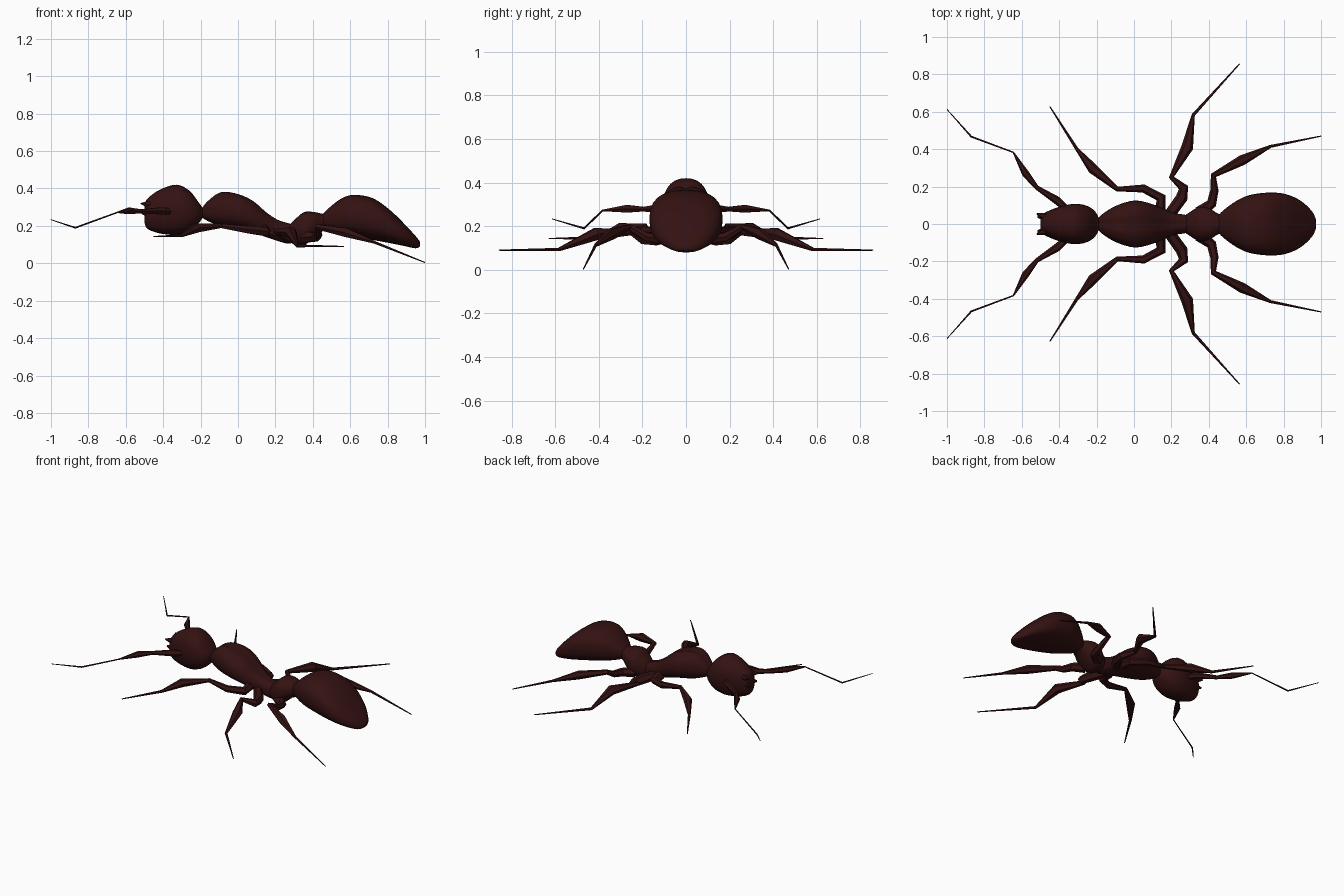
import bpy, bmesh, math
from mathutils import Vector

mat = bpy.data.materials.new("dark red brown")
mat.diffuse_color = (0.035, 0.006, 0.006, 1)


def finish(name, rings, angle):
    """Skin a list of point rings, close both ends, make the object."""
    bm = bmesh.new()
    vs = [[bm.verts.new(p) for p in r] for r in rings]
    n = len(vs[0])
    for a, b in zip(vs, vs[1:]):
        for i in range(n):
            j = (i + 1) % n
            bm.faces.new((a[i], a[j], b[j], b[i]))
    bm.faces.new(vs[0][::-1])
    bm.faces.new(vs[-1])
    bmesh.ops.recalc_face_normals(bm, faces=bm.faces)
    me = bpy.data.meshes.new(name)
    bm.to_mesh(me)
    bm.free()
    me.materials.append(mat)
    ob = bpy.data.objects.new(name, me)
    bpy.context.collection.objects.link(ob)
    bpy.ops.object.select_all(action='DESELECT')
    ob.select_set(True)
    bpy.context.view_layer.objects.active = ob
    bpy.ops.object.shade_smooth_by_angle(angle=math.radians(angle))
    return ob


def spline(p, k, t):
    """Catmull-Rom value between stations k and k+1."""
    a, b, c, d = (p[max(0, min(len(p) - 1, k + o))] for o in (-1, 0, 1, 2))
    return [0.5 * (2 * y + (z - x) * t + (2 * x - 5 * y + 4 * z - w) * t * t
                   + (3 * y - x - 3 * z + w) * t ** 3)
            for x, y, z, w in zip(a, b, c, d)]


def loft(name, stations, power=2.3, groove=0.0, n=28, sub=4):
    """Body part along x; stations are (x, z low, z high, half width)."""
    st = [spline(stations, k, s / sub) for k in range(len(stations) - 1) for s in range(sub)]
    st.append(stations[-1])
    rings = []
    for x, lo, hi, w in st:
        ring = []
        for i in range(n):
            a = 2 * math.pi * i / n
            c, s = math.cos(a), math.sin(a)
            y = w * math.copysign(abs(c) ** (2 / power), c)
            z = (lo + hi) / 2 + (hi - lo) / 2 * math.copysign(abs(s) ** (2 / power), s)
            if i == n // 4:
                z -= groove * (hi - lo)
            ring.append((x, y, z))
        rings.append(ring)
    return finish(name, rings, 50)


def limb(name, pts, n=6):
    """Tapered jointed limb on both sides; pts are (x, y, z, radius)."""
    for side, sy in (("left", -1), ("right", 1)):
        p = [Vector((x, y * sy, z)) for x, y, z, r in pts]
        rings = []
        for i, c in enumerate(p):
            t = Vector((0, 0, 0))
            if i:
                t += (c - p[i - 1]).normalized()
            if i < len(p) - 1:
                t += (p[i + 1] - c).normalized()
            t.normalize()
            u = t.cross(Vector((0, 0, 1))).normalized()
            v = u.cross(t)
            r = pts[i][3]
            rings.append([c + r * (math.cos(2 * math.pi * k / n) * u
                                   + math.sin(2 * math.pi * k / n) * v) for k in range(n)])
        finish(side + "_" + name, rings, 35)


# Body
loft("head", [(-0.5, 0.22, 0.31, 0.03), (-0.485, 0.185, 0.345, 0.055),
              (-0.42, 0.16, 0.392, 0.085), (-0.33, 0.152, 0.42, 0.107),
              (-0.26, 0.172, 0.388, 0.1), (-0.21, 0.215, 0.325, 0.07),
              (-0.185, 0.25, 0.29, 0.025)])
loft("thorax", [(-0.2, 0.25, 0.285, 0.025), (-0.16, 0.225, 0.335, 0.06),
                (-0.09, 0.2, 0.382, 0.1), (0.0, 0.185, 0.372, 0.125),
                (0.08, 0.165, 0.335, 0.112), (0.15, 0.14, 0.275, 0.085),
                (0.21, 0.12, 0.235, 0.06), (0.27, 0.105, 0.215, 0.05),
                (0.32, 0.12, 0.2, 0.04)], groove=0.07)
loft("waist", [(0.26, 0.13, 0.19, 0.035), (0.3, 0.1, 0.23, 0.065),
               (0.35, 0.095, 0.272, 0.092), (0.4, 0.13, 0.275, 0.085),
               (0.45, 0.17, 0.265, 0.055), (0.5, 0.19, 0.26, 0.04)])
loft("abdomen", [(0.44, 0.2, 0.25, 0.035), (0.48, 0.18, 0.29, 0.075),
                 (0.55, 0.16, 0.345, 0.125), (0.62, 0.145, 0.366, 0.155),
                 (0.72, 0.125, 0.348, 0.168), (0.81, 0.108, 0.287, 0.16),
                 (0.89, 0.092, 0.21, 0.125), (0.95, 0.08, 0.145, 0.07),
                 (0.973, 0.09, 0.115, 0.025)], power=2.5)

# Jaws
limb("upper_jaw", [(-0.43, 0.03, 0.3, 0.035), (-0.48, 0.04, 0.315, 0.02), (-0.52, 0.055, 0.32, 0.003)])
limb("lower_jaw", [(-0.45, 0.03, 0.26, 0.03), (-0.515, 0.04, 0.268, 0.006)])

# Antennae
limb("antenna", [(-0.36, 0.08, 0.275, 0.018), (-0.41, 0.125, 0.28, 0.022),
                 (-0.52, 0.195, 0.278, 0.012), (-0.58, 0.27, 0.28, 0.02),
                 (-0.645, 0.383, 0.272, 0.004), (-0.87, 0.467, 0.19, 0.005),
                 (-1.0, 0.613, 0.233, 0.002)])

# Legs
limb("front_leg", [(0.14, 0.07, 0.18, 0.03), (0.145, 0.14, 0.17, 0.027),
                   (0.05, 0.19, 0.18, 0.022), (-0.09, 0.187, 0.2, 0.013),
                   (-0.22, 0.295, 0.19, 0.028), (-0.305, 0.4, 0.147, 0.009),
                   (-0.45, 0.628, 0.143, 0.003)])
limb("middle_leg", [(0.19, 0.05, 0.16, 0.03), (0.255, 0.14, 0.14, 0.032),
                    (0.265, 0.195, 0.14, 0.026), (0.2, 0.25, 0.17, 0.014),
                    (0.285, 0.41, 0.165, 0.032), (0.317, 0.583, 0.093, 0.009),
                    (0.565, 0.857, 0.09, 0.003)])
limb("hind_leg", [(0.35, 0.06, 0.14, 0.035), (0.415, 0.11, 0.14, 0.027),
                  (0.43, 0.18, 0.15, 0.022), (0.425, 0.26, 0.195, 0.016),
                  (0.58, 0.342, 0.165, 0.028), (0.73, 0.415, 0.112, 0.008),
                  (1.0, 0.47, 0.004, 0.003)])
